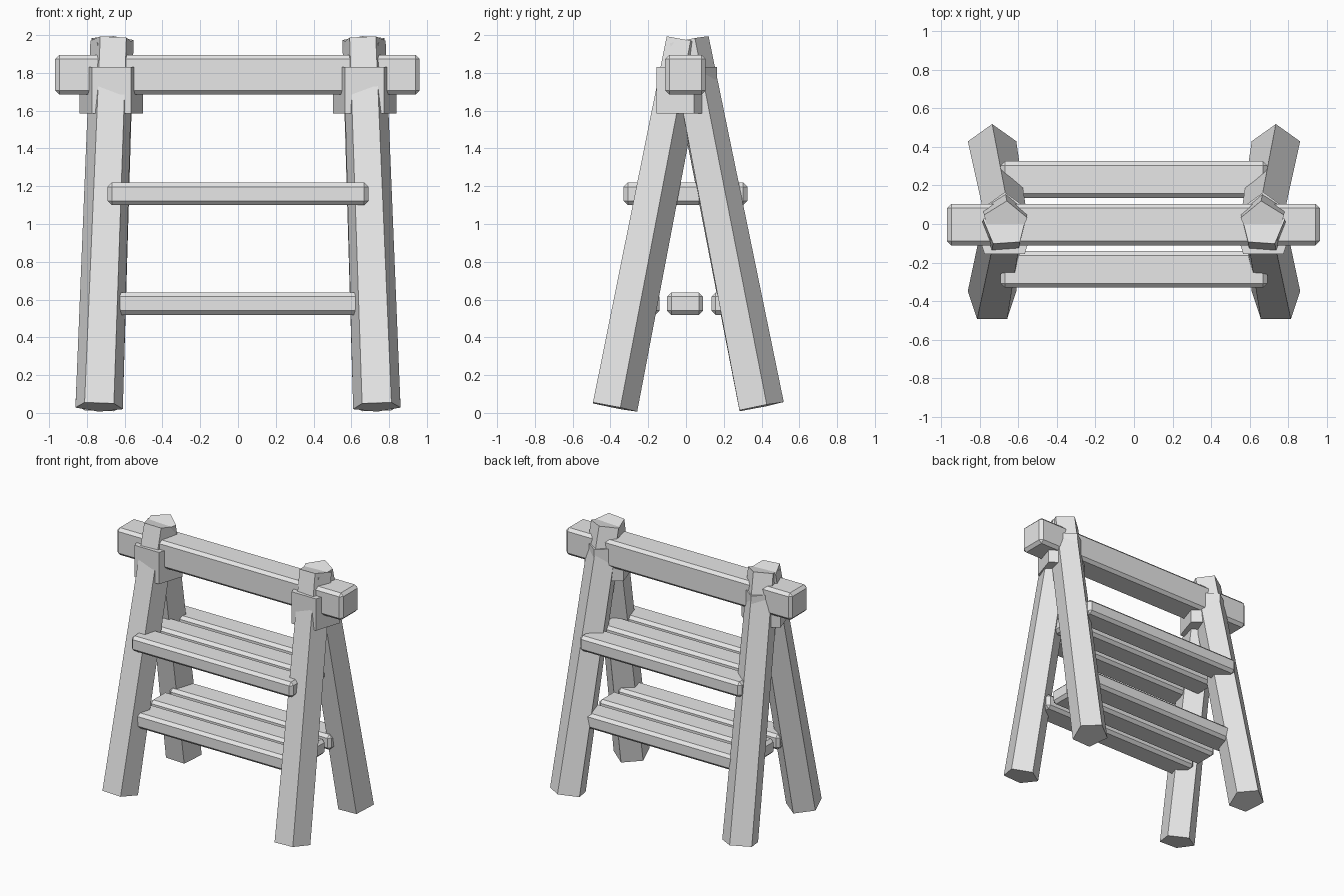
import bpy
import bmesh
import math
from mathutils import Vector, Matrix

old = bpy.data.objects.get("Cube")
if old:
    bpy.data.objects.remove(old, do_unlink=True)

# Single plain grey
GREY = (0.8, 0.8, 0.8, 1.0)
grey = bpy.data.materials.new("plain_grey")
grey.use_nodes = True
grey.diffuse_color = GREY
grey.node_tree.nodes["Principled BSDF"].inputs["Base Color"].default_value = GREY


def add_object(name, bm):
    mesh = bpy.data.meshes.new(name)
    bm.to_mesh(mesh)
    bm.free()
    mesh.materials.append(grey)
    obj = bpy.data.objects.new(name, mesh)
    bpy.context.collection.objects.link(obj)
    return obj


def timber(name, centre, size, bevel):
    """Squared timber with chamfered edges."""
    bm = bmesh.new()
    bmesh.ops.create_cube(bm, size=1)
    bmesh.ops.scale(bm, vec=size, verts=bm.verts)
    obj = add_object(name, bm)
    obj.location = centre
    mod = obj.modifiers.new("chamfer", "BEVEL")
    mod.width = bevel
    mod.segments = 1
    return obj


def five_sided_post(name, bottom, top, r_bottom, r_top, twist=0):
    """Five-sided post between two points, one corner towards the back."""
    bottom, top = Vector(bottom), Vector(top)
    axis = top - bottom
    bm = bmesh.new()
    rings = []
    for radius, z, turn in ((r_bottom, 0, 0), (r_top, axis.length, twist)):
        angles = [math.radians(90 + 72 * i + turn) for i in range(5)]
        rings.append([bm.verts.new((radius * math.cos(a), radius * math.sin(a), z))
                      for a in angles])
    low, high = rings
    bm.faces.new(low[::-1])
    bm.faces.new(high)
    for i in range(5):
        j = (i + 1) % 5
        bm.faces.new((low[i], low[j], high[j], high[i]))
    lean = Vector((0, 0, 1)).rotation_difference(axis).to_matrix().to_4x4()
    bm.transform(Matrix.Translation(bottom) @ lean)
    return add_object(name, bm)


# Top beam
timber("top_beam", (-0.003, -0.003, 1.79), (1.93, 0.215, 0.21), 0.022)

# Two shelves of three planks
for shelf, z in (("lower", 0.578), ("upper", 1.16)):
    for place, y in (("front", -0.235), ("middle", -0.005), ("back", 0.23)):
        timber(f"{shelf}_shelf_{place}_plank", (0, y, z), (1.38, 0.19, 0.118), 0.022)

# Crossed legs and the collars that hold them
for side, sx in (("right", -1), ("left", 1)):
    for end, sy in (("front", -1), ("back", 1)):
        five_sided_post(f"{end}_{side}_leg", (sx * 0.735, sy * 0.388, 0.032),
                        (sx * 0.667, 0.004 * sy, 1.972), 0.132, 0.118,
                        twist=4 * sx * sy)
    five_sided_post(f"{side}_collar", (sx * 0.67, -0.012, 1.585),
                    (sx * 0.67, -0.012, 1.83), 0.177, 0.177)
